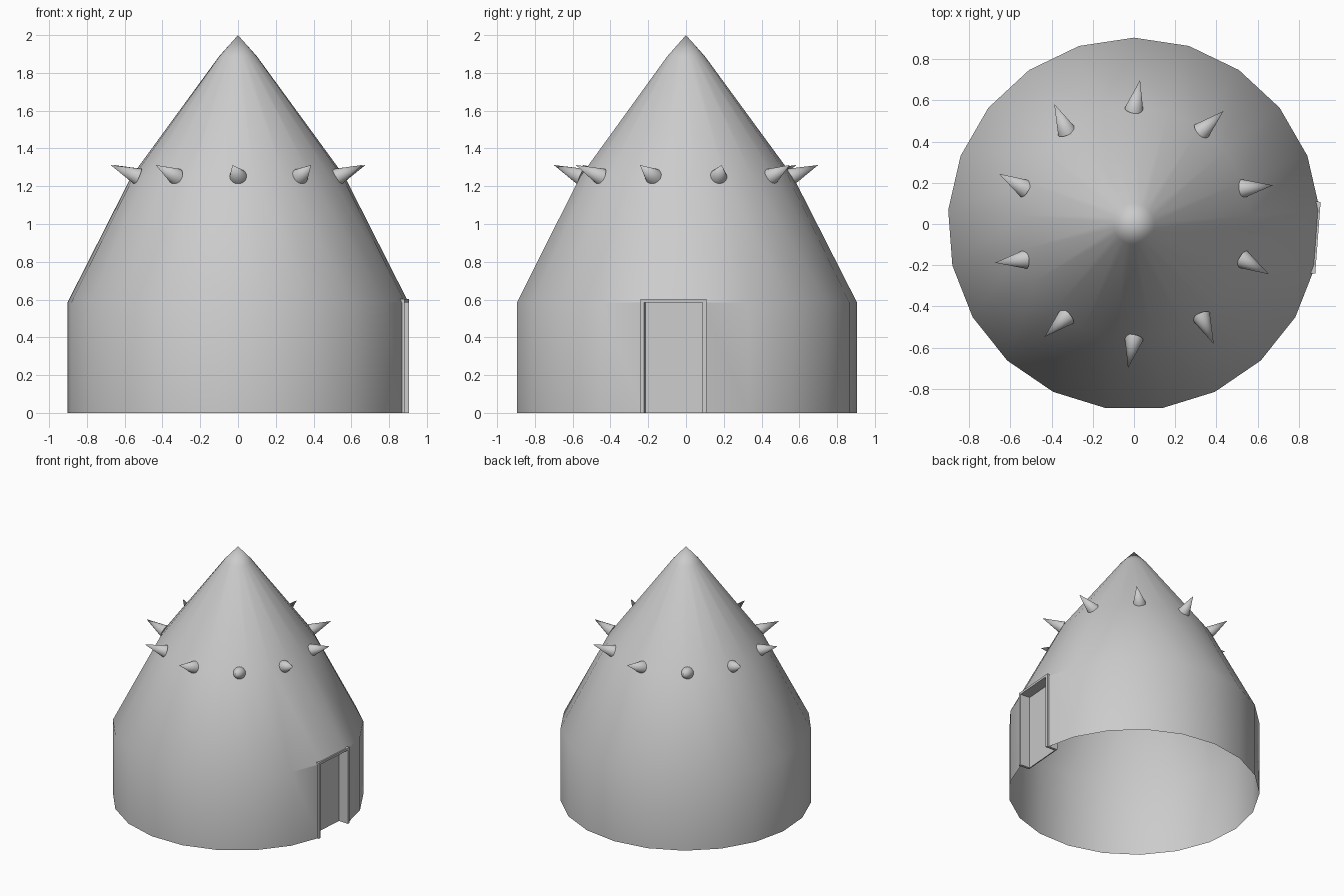
import bpy, bmesh
from math import sin, cos, pi, radians
from mathutils import Vector, Matrix

if "Cube" in bpy.data.objects:
    bpy.data.objects.remove(bpy.data.objects["Cube"])

N = 21
R = 0.905
EAVE = 0.585
APO = R * cos(pi / N)                 # distance of the door facet
DOOR_ANG = pi / 2 - 5.5 * 2 * pi / N  # direction of the door facet


def finish(name, bm, smooth=True, fix=True):
    if fix:
        bmesh.ops.recalc_face_normals(bm, faces=bm.faces[:])
    me = bpy.data.meshes.new(name)
    bm.to_mesh(me)
    bm.free()
    ob = bpy.data.objects.new(name, me)
    bpy.context.collection.objects.link(ob)
    if smooth:
        bpy.ops.object.select_all(action='DESELECT')
        ob.select_set(True)
        bpy.context.view_layer.objects.active = ob
        bpy.ops.object.shade_smooth_by_angle(angle=radians(30))
    return ob


# Hut shell: open-bottomed wall and pointed roof, 21 sides
bm = bmesh.new()


def ring(r, z):
    return [bm.verts.new((r * sin(2 * pi * i / N), r * cos(2 * pi * i / N), z))
            for i in range(N)]


rings = [ring(r, z) for r, z in
         [(R, 0), (R, EAVE), (0.567, 1.25), (0.1, 1.888)]]
tip = bm.verts.new((0, 0, 2))
for k, (lo, hi) in enumerate(zip(rings, rings[1:])):
    for i in range(N):
        if k == 0 and i == 5:         # door facet stays open
            continue
        j = (i + 1) % N
        bm.faces.new((lo[i], hi[i], hi[j], lo[j]))
for i in range(N):
    bm.faces.new((rings[-1][i], tip, rings[-1][(i + 1) % N]))
# widen the doorway a little along both neighbouring facets
bm.edges.ensure_lookup_table()
for i, j in ((5, 4), (6, 7)):
    lo, hi = rings[0], rings[1]
    face = next(f for f in lo[i].link_faces)
    a = lo[i].co.lerp(lo[j].co, 0.08)
    b = hi[i].co.lerp(hi[j].co, 0.08)
    lo[i].co = a
    bm.faces.remove(face)
    nb = bm.verts.new(b)
    bm.faces.new((lo[i], nb, hi[j], lo[j]) if j > i else (lo[j], hi[j], nb, lo[i]))
finish("hut_shell", bm)

# Door frame and recessed door, built around the door facet direction
rot = Matrix.Rotation(DOOR_ANG, 4, 'Z')


def box(bm, d0, d1, t0, t1, z0, z1):
    c = Vector(((d0 + d1) / 2, (t0 + t1) / 2, (z0 + z1) / 2))
    m = rot @ Matrix.Translation(c) @ Matrix.Diagonal((d1 - d0, t1 - t0, z1 - z0, 1))
    bmesh.ops.create_cube(bm, size=1, matrix=m)


D0, D1 = APO - 0.08, APO + 0.001
bm = bmesh.new()
for s in (-1, 1):
    a, b = sorted((s * 0.155, s * 0.175))
    box(bm, D0, D1, a, b, 0, EAVE)
box(bm, D0, D1, -0.175, 0.175, EAVE, EAVE + 0.018)
finish("door_frame", bm, smooth=False)

bm = bmesh.new()
box(bm, D0 - 0.008, D0, -0.175, 0.175, 0, EAVE + 0.018)
finish("door_panel", bm, smooth=False)

# Ring of ten spikes
for k in range(10):
    a = pi / 2 - k * pi / 5
    b = a - radians(2.4)
    base = Vector((0.555 * cos(a), 0.555 * sin(a), 1.25))
    top = Vector((0.70 * cos(b), 0.70 * sin(b), 1.312))
    axis = top - base
    bm = bmesh.new()
    bmesh.ops.create_cone(
        bm, cap_ends=True, segments=20, radius1=0.046, radius2=0, depth=axis.length,
        matrix=Matrix.Translation((base + top) / 2)
        @ axis.to_track_quat('Z', 'Y').to_matrix().to_4x4())
    bmesh.ops.remove_doubles(bm, verts=bm.verts[:], dist=1e-5)
    finish(f"spike_{k + 1}", bm)
